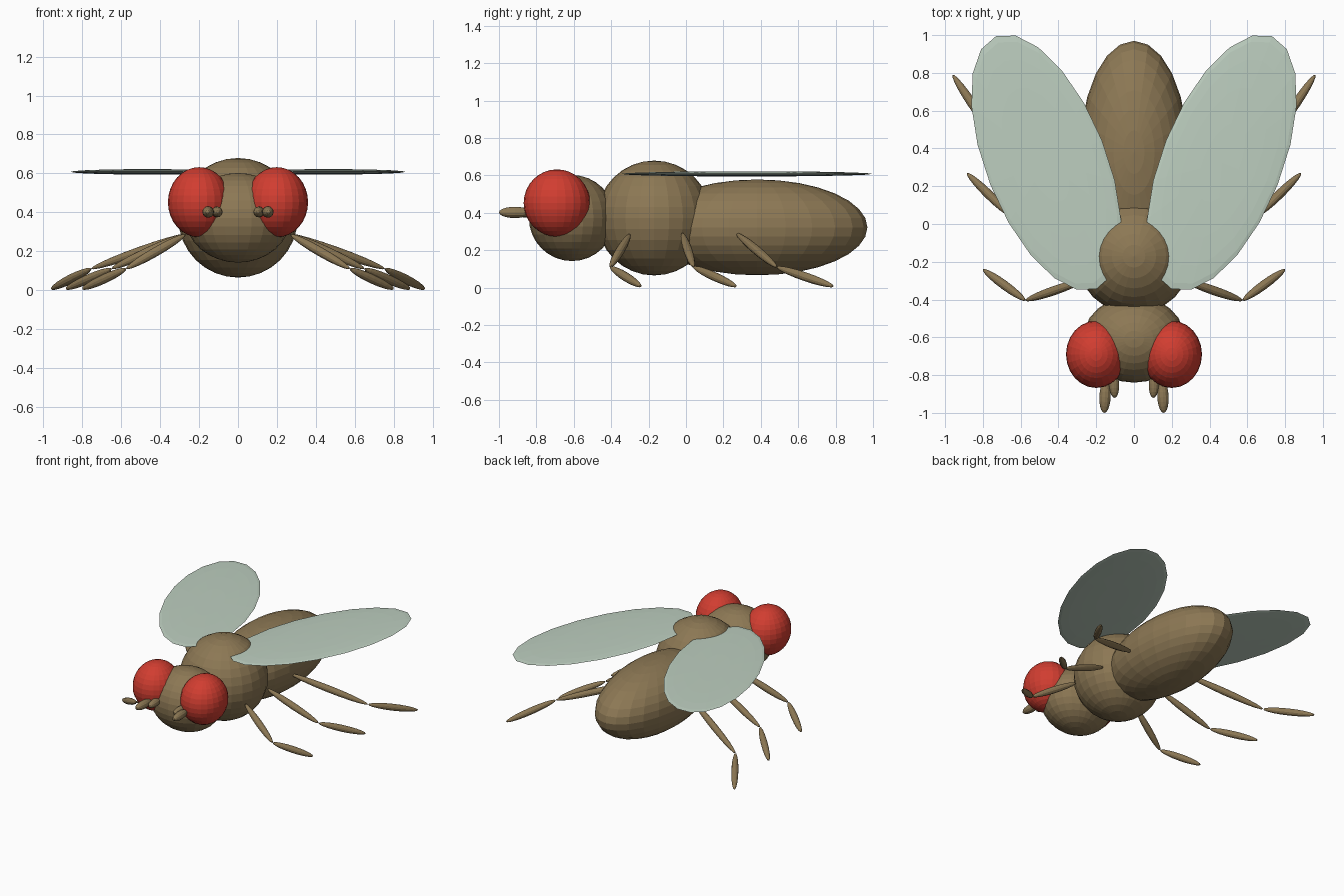
import bpy
import math
from mathutils import Vector, Matrix

if "Cube" in bpy.data.objects:
    bpy.data.objects.remove(bpy.data.objects["Cube"])


def material(name, rgb):
    m = bpy.data.materials.new(name)
    m.diffuse_color = (*rgb, 1.0)
    m.use_nodes = True
    m.node_tree.nodes["Principled BSDF"].inputs["Base Color"].default_value = m.diffuse_color
    return m


BROWN = material("body brown", (0.263, 0.187, 0.089))
RED = material("eye red", (0.64, 0.047, 0.03))
PALE = material("wing pale green", (0.51, 0.62, 0.525))


def ellipsoid(name, center, radii, mat, segs=20, rings=12, rot=None):
    """Faceted sphere stretched to the given radii, then rotated."""
    bpy.ops.mesh.primitive_uv_sphere_add(segments=segs, ring_count=rings, radius=1)
    ob = bpy.context.object
    ob.name = ob.data.name = name
    m = Matrix.Diagonal((*radii, 1.0))
    if rot is not None:
        m = rot.to_4x4() @ m
    ob.data.transform(Matrix.Translation(center) @ m)
    ob.data.materials.append(mat)
    return ob


def limb(name, a, b, r):
    """Slim spindle running between two points."""
    a, b = Vector(a), Vector(b)
    rot = (b - a).to_track_quat('Z', 'Y').to_matrix()
    return ellipsoid(name, (a + b) / 2, (r, r, (b - a).length / 2), BROWN, 12, 10, rot)


# Body
ellipsoid("head", (0, -0.61, 0.372), (0.27, 0.23, 0.23), BROWN, 24, 16)
ellipsoid("thorax", (0, -0.17, 0.372), (0.307, 0.307, 0.307), BROWN, 24, 16)
ellipsoid("abdomen", (0, 0.38, 0.322), (0.285, 0.59, 0.256), BROWN, 24, 16)

# Hip, knee and foot of each leg on the right side
LEGS = {
    "front": ((0.27, -0.30, 0.285), (0.575, -0.405, 0.11), (0.80, -0.24, 0.006)),
    "middle": ((0.26, -0.02, 0.29), (0.65, 0.04, 0.11), (0.885, 0.27, 0.006)),
    "rear": ((0.25, 0.27, 0.29), (0.755, 0.485, 0.11), (0.96, 0.79, 0.006)),
}

for side, s in (("right", 1), ("left", -1)):
    def at(p):
        return Vector((s * p[0], p[1], p[2]))

    # Eyes
    ellipsoid(f"eye_{side}", at((0.2, -0.69, 0.452)), (0.16, 0.178, 0.18), RED, 24, 16)

    # Wings: thin swept-back ellipses
    ellipsoid(f"wing_{side}", at((0.465, 0.325, 0.608)), (0.318, 0.72, 0.014), PALE,
              20, 10, Matrix.Rotation(-s * math.radians(21.7), 3, 'Z'))

    # Antennae: short base and longer tip
    limb(f"antenna_base_{side}", at((0.112, -0.77, 0.402)), at((0.102, -0.92, 0.402)), 0.028)
    limb(f"antenna_tip_{side}", at((0.15, -0.83, 0.402)), at((0.157, -1.0, 0.402)), 0.03)

    # Legs
    for place, (hip, knee, foot) in LEGS.items():
        limb(f"{place}_upper_leg_{side}", at(hip), at(knee), 0.024)
        limb(f"{place}_lower_leg_{side}", at(knee), at(foot), 0.024)
